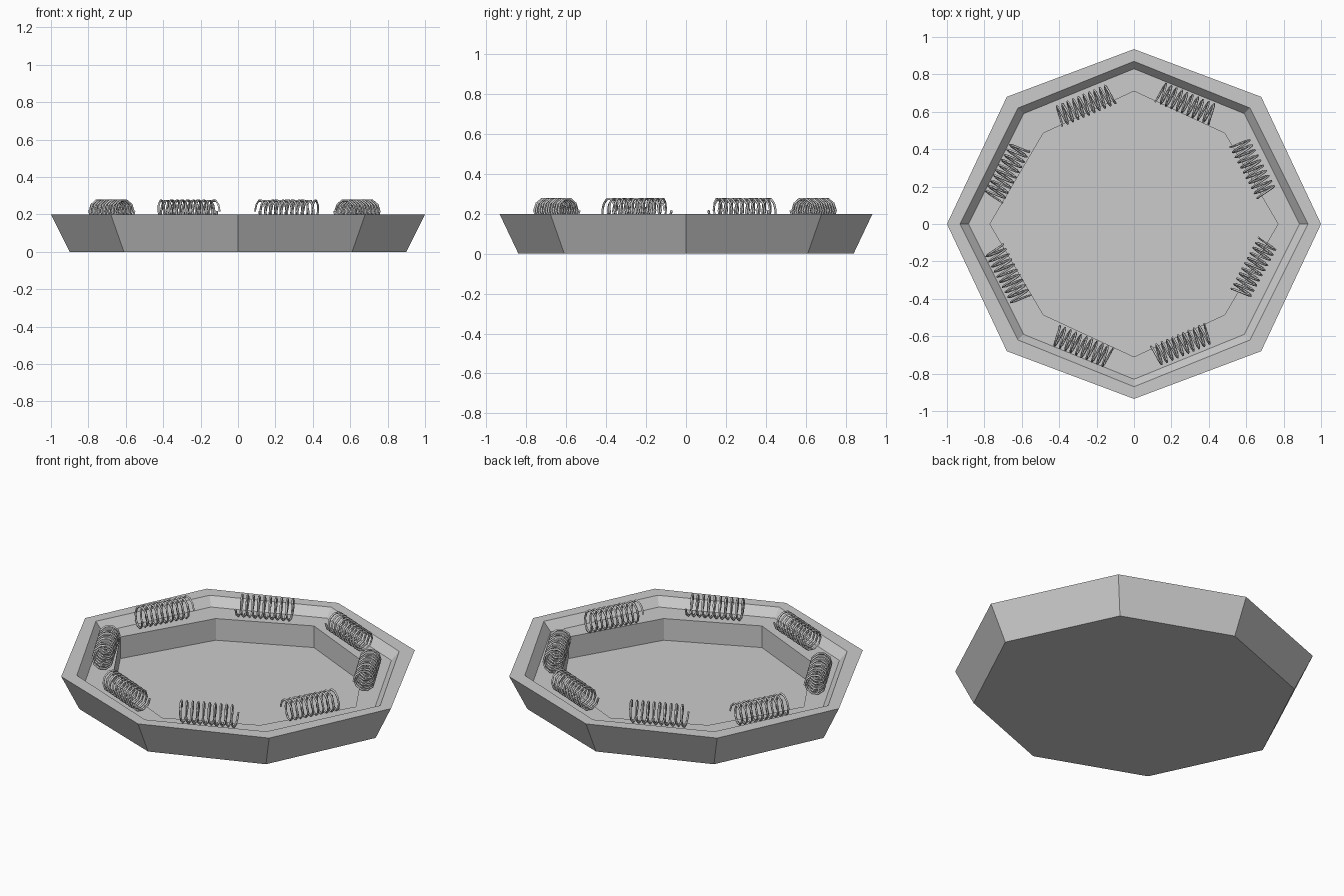
import bpy, bmesh, math
from mathutils import Vector

if "Cube" in bpy.data.objects:
    bpy.data.objects.remove(bpy.data.objects["Cube"])


def ring(bm, a, d, b, z):
    """Octagon with corners at x = a, y = b and diagonals (d, d)."""
    pts = [(a, 0), (d, d), (0, b), (-d, d), (-a, 0), (-d, -d), (0, -b), (d, -d)]
    return [bm.verts.new((x, y, z)) for x, y in pts]


# Tray: octagonal profile from the underside, over the rim, to the floor
profile = [
    (0.90, 0.61, 0.84, 0.0),      # underside
    (1.00, 0.68, 0.935, 0.2),     # outer rim
    (0.93, 0.62, 0.87, 0.2),      # inner rim
    (0.885, 0.59, 0.83, 0.15),    # ledge, outer edge
    (0.77, 0.485, 0.71, 0.15),    # ledge, inner edge
    (0.77, 0.485, 0.71, 0.022),   # floor
]
bm = bmesh.new()
rings = [ring(bm, *p) for p in profile]
for lo, hi in zip(rings, rings[1:]):
    for i in range(8):
        j = (i + 1) % 8
        bm.faces.new((lo[i], lo[j], hi[j], hi[i]))
bm.faces.new(rings[0][::-1])
bm.faces.new(rings[-1])
bmesh.ops.recalc_face_normals(bm, faces=bm.faces)
mesh = bpy.data.meshes.new("octagonal_tray")
bm.to_mesh(mesh)
bm.free()
bpy.context.collection.objects.link(bpy.data.objects.new("octagonal_tray", mesh))


# Coil springs lying on the ledge, one along each side
def coil_spring(name, x, y, angle, length=0.31, radius=0.055, turns=10, steps=10):
    cu = bpy.data.curves.new(name, "CURVE")
    cu.dimensions = "3D"
    cu.bevel_depth = 0.006
    cu.bevel_resolution = 0
    cu.use_fill_caps = True
    sp = cu.splines.new("POLY")
    n = turns * steps
    sp.points.add(n)
    for i in range(n + 1):
        t = 2 * math.pi * i / steps
        sp.points[i].co = (length * (i / n - 0.5), radius * math.cos(t),
                           1.08 * radius * math.sin(t), 1)
    ob = bpy.data.objects.new(name, cu)
    ob.location = (x, y, 0.217)
    ob.rotation_euler = (0, 0, math.radians(angle))
    bpy.context.collection.objects.link(ob)


springs = [
    (0.635, 0.30, 118), (0.278, 0.645, 157), (-0.262, 0.635, 203), (-0.68, 0.275, 242),
    (-0.675, -0.27, 298), (-0.275, -0.655, 337), (0.255, -0.645, 23), (0.642, -0.235, 62),
]
for i, (x, y, ang) in enumerate(springs):
    coil_spring(f"coil_spring_{i + 1}", x, y, ang)
